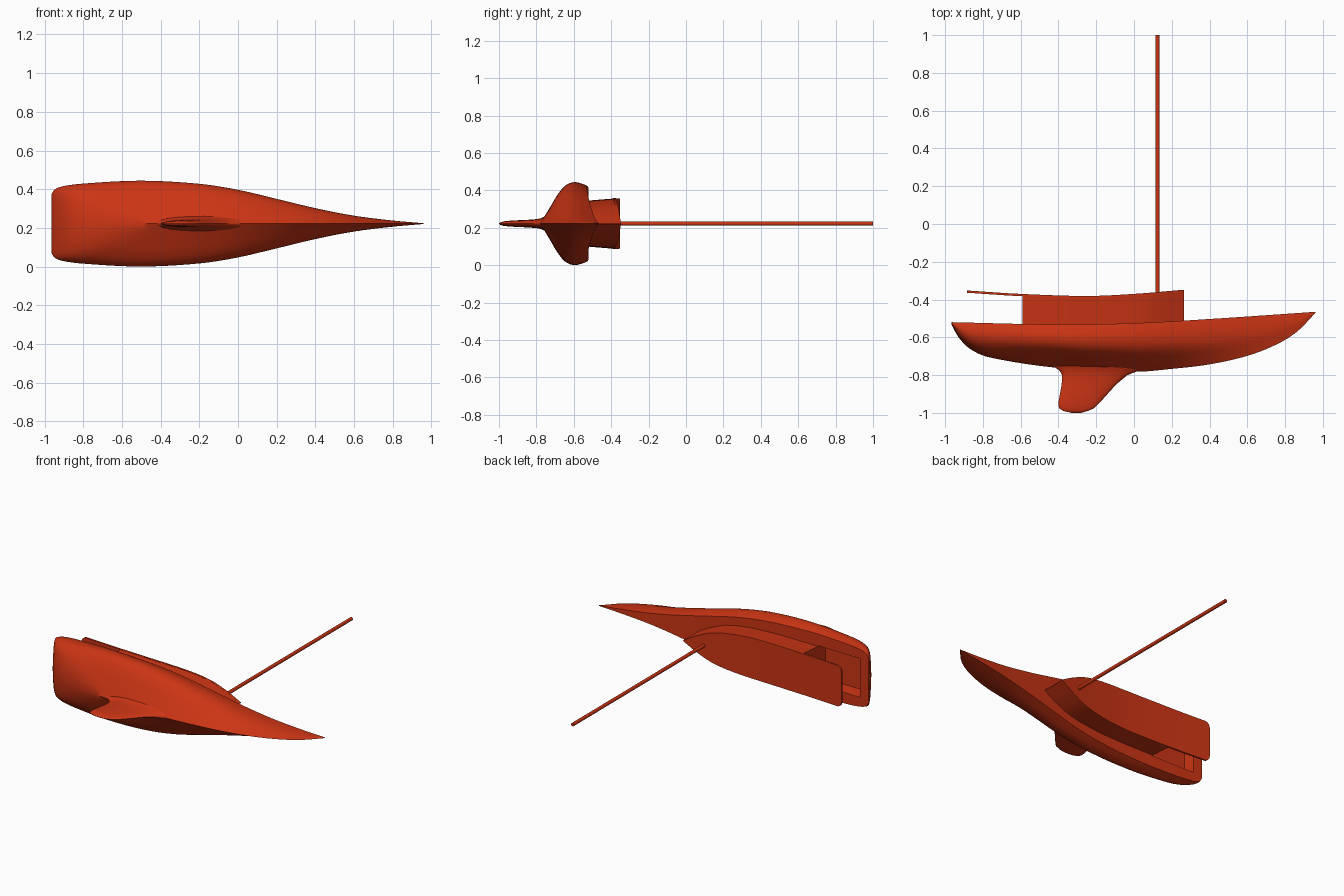
import bpy
import bmesh
import math

if "Cube" in bpy.data.objects:
    bpy.data.objects.remove(bpy.data.objects["Cube"], do_unlink=True)

MID = 0.222  # height of the centre plane; the boat lies on its side

red = bpy.data.materials.new("red_orange")
red.use_nodes = True
red.diffuse_color = (0.6, 0.035, 0.007, 1)
red.node_tree.nodes["Principled BSDF"].inputs["Base Color"].default_value = red.diffuse_color


def curve(points):
    """Smooth function through (position, value) points."""
    xs, ys = zip(*points)
    n = len(xs)

    def slope(i):
        a, b = max(i - 1, 0), min(i + 1, n - 1)
        return (ys[b] - ys[a]) / (xs[b] - xs[a])

    def value(x):
        x = min(max(x, xs[0]), xs[-1])
        i = max(k for k in range(n - 1) if xs[k] <= x)
        h = xs[i + 1] - xs[i]
        t = (x - xs[i]) / h
        u = 1 - t
        return (ys[i] * u * u * (1 + 2 * t) + ys[i + 1] * t * t * (3 - 2 * t)
                + h * t * u * (slope(i) * u - slope(i + 1) * t))
    return value


def loft(name, rings, angle=40):
    """Closed solid through equal-sized rings of points."""
    bm = bmesh.new()
    loops = [[bm.verts.new(p) for p in ring] for ring in rings]
    n = len(loops[0])
    for a, b in zip(loops, loops[1:]):
        for i in range(n):
            j = (i + 1) % n
            bm.faces.new((a[i], a[j], b[j], b[i]))
    bm.faces.new(loops[0][::-1])
    bm.faces.new(loops[-1])
    bmesh.ops.recalc_face_normals(bm, faces=bm.faces)
    mesh = bpy.data.meshes.new(name)
    bm.to_mesh(mesh)
    bm.free()
    mesh.materials.append(red)
    obj = bpy.data.objects.new(name, mesh)
    bpy.context.collection.objects.link(obj)
    smooth(obj, angle)
    return obj


def smooth(obj, angle):
    bpy.ops.object.select_all(action="DESELECT")
    obj.select_set(True)
    bpy.context.view_layer.objects.active = obj
    bpy.ops.object.shade_smooth_by_angle(angle=math.radians(angle))


def spread(a, b, n):
    return [a + (b - a) * i / n for i in range(n + 1)]


# Hull lines: half beam, deck edge, keel line and section shapes
beam = curve([(-.965, .15), (-.95, .175), (-.91, .192), (-.8, .207), (-.5, .222), (-.2, .206),
              (0, .175), (.2, .128), (.4, .08), (.6, .041), (.8, .016), (.96, .002)])
sheer = curve([(-.965, -.52), (-.4, -.532), (0, -.525), (.4, -.503), (.96, -.465)])
keel = curve([(-.965, -.535), (-.93, -.598), (-.87, -.66), (-.77, -.705), (-.4, -.762),
              (0, -.782), (.2, -.767), (.4, -.743), (.6, -.698), (.76, -.635), (.87, -.565), (.96, -.47)])
vee = curve([(0, .9), (.1, .95), (.3, 1), (.5, .92), (.65, .72), (.8, .42), (.92, .17), (1, 0)])
box = curve([(0, .97), (.3, 1), (.5, .98), (.65, .93), (.8, .82), (.92, .55), (1, 0)])

hull_rings = []
for x in spread(-.965, -.85, 10) + spread(-.82, .96, 50):
    top, depth = sheer(x), keel(x) - sheer(x)
    blend = min(max((-.45 - x) / .45, 0), 1)
    half = []
    for t in spread(0, 1, 16):
        w = beam(x) * (box(t) * blend + vee(t) * (1 - blend))
        half.append((x, top + depth * t, w))
    ring = [(px, py, MID + w) for px, py, w in half]
    ring += [(px, py, MID - w) for px, py, w in half[-2::-1]]
    hull_rings.append(ring)
hull = loft("hull", hull_rings)

# Cockpit well cut into the aft deck
cutter = loft("cockpit_cutter", [
    [(x, y, MID + z) for y, z in ((-.605, -.12), (-.4, -.138), (-.4, .138), (-.605, .12))]
    for x in (-.9, -.59)])
cutter.hide_render = True
cut = hull.modifiers.new("cockpit", "BOOLEAN")
cut.operation = "DIFFERENCE"
cut.solver = "EXACT"
cut.object = cutter
bpy.context.view_layer.objects.active = hull
bpy.ops.object.modifier_apply(modifier="cockpit")
bpy.data.objects.remove(cutter, do_unlink=True)
smooth(hull, 40)

# Keel fin: foil sections from the hull down to the tip
fin_rings = []
for y, trail, lead, thick in [(-.72, -.46, .14, .055), (-.752, -.43, .09, .04), (-.775, -.395, .03, .029),
                              (-.8, -.38, -.035, .024), (-.85, -.383, -.095, .02), (-.9, -.392, -.14, .018),
                              (-.95, -.401, -.185, .015), (-.975, -.397, -.21, .012),
                              (-.99, -.375, -.245, .008), (-1, -.33, -.28, .002)]:
    ring = []
    for i in range(24):
        a = math.tau * i / 24
        f = .5 - .5 * math.cos(a)
        ring.append((trail + (lead - trail) * f, y, MID + thick * math.sin(a)))
    fin_rings.append(ring)
loft("keel_fin", fin_rings, 60)

# Cabin with a pointed front, and the roof that runs on aft over the cockpit
roof_y = curve([(-.885, -.352), (-.6, -.37), (-.25, -.381), (0, -.37), (.265, -.348)])
plan = curve([(-.885, .134), (-.3, .135), (-.1, .126), (.06, .1), (.17, .055), (.265, .002)])


def block(name, stations, bottom, flare, width):
    rings = []
    for x in stations:
        w, top = width(x), roof_y(x)
        rings.append([(x, bottom(x), MID - w * flare), (x, top, MID - w),
                      (x, top, MID + w), (x, bottom(x), MID + w * flare)])
    return loft(name, rings)


def roof_width(x):
    r = .035
    d = max(r - (x + .885), 0)  # rounded aft corners
    return plan(x) - r + math.sqrt(max(r * r - d * d, 0))


block("cabin", spread(-.59, .265, 30), lambda x: sheer(x) - .01, .9, lambda x: plan(x) * .995)
block("cabin_roof", spread(-.885, -.85, 8) + spread(-.8, .265, 32),
      lambda x: roof_y(x) - .012, 1, roof_width)

# Mast
loft("mast", [[(.125 + .011 * math.cos(math.tau * i / 16), y, MID + .011 * math.sin(math.tau * i / 16))
               for i in range(16)] for y in (-.4, 1)])
